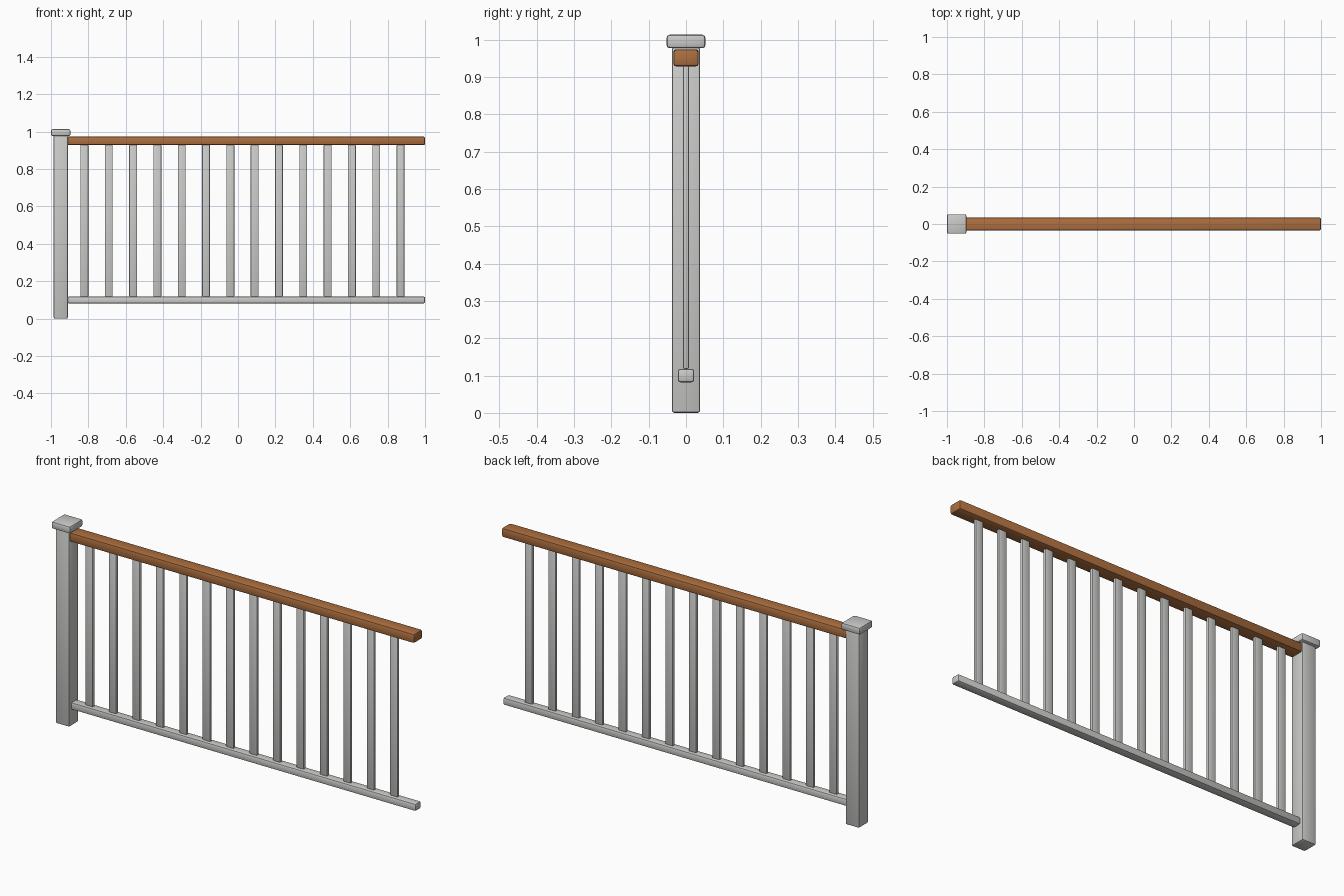
import bpy

if "Cube" in bpy.data.objects:
    bpy.data.objects.remove(bpy.data.objects["Cube"])


def material(name, rgb):
    m = bpy.data.materials.new(name)
    m.diffuse_color = (*rgb, 1)
    m.use_nodes = True
    m.node_tree.nodes["Principled BSDF"].inputs["Base Color"].default_value = m.diffuse_color
    return m


grey = material("painted_metal_grey", (0.60, 0.60, 0.59))
wood = material("warm_wood", (0.42, 0.16, 0.05))


def box(name, x, y, z, mat, bevel):
    """Bevelled box from (min, max) ranges, y given as half depth."""
    bpy.ops.mesh.primitive_cube_add(
        size=1, location=((x[0] + x[1]) / 2, 0, (z[0] + z[1]) / 2))
    o = bpy.context.object
    o.name = name
    o.scale = (x[1] - x[0], 2 * y, z[1] - z[0])
    bpy.ops.object.transform_apply(location=False, rotation=False, scale=True)
    o.data.materials.append(mat)
    b = o.modifiers.new("Bevel", 'BEVEL')
    b.width = bevel
    b.segments = 2
    bpy.ops.object.modifier_apply(modifier="Bevel")
    bpy.ops.object.shade_smooth_by_angle(angle=0.7)
    return o


# End post with its cap
box("post", (-0.986, -0.910), 0.038, (0.0, 0.980), grey, 0.007)
box("post_cap", (-1.0, -0.896), 0.052, (0.977, 1.013), grey, 0.008)

# Rails
box("handrail", (-0.912, 1.0), 0.034, (0.928, 0.974), wood, 0.008)
box("bottom_rail", (-0.912, 1.0), 0.022, (0.082, 0.118), grey, 0.007)

# Evenly spaced flat balusters
for i in range(14):
    cx = -0.821 + 0.13 * i
    box(f"baluster_{i + 1}", (cx - 0.021, cx + 0.021), 0.008,
        (0.118, 0.929), grey, 0.004)
